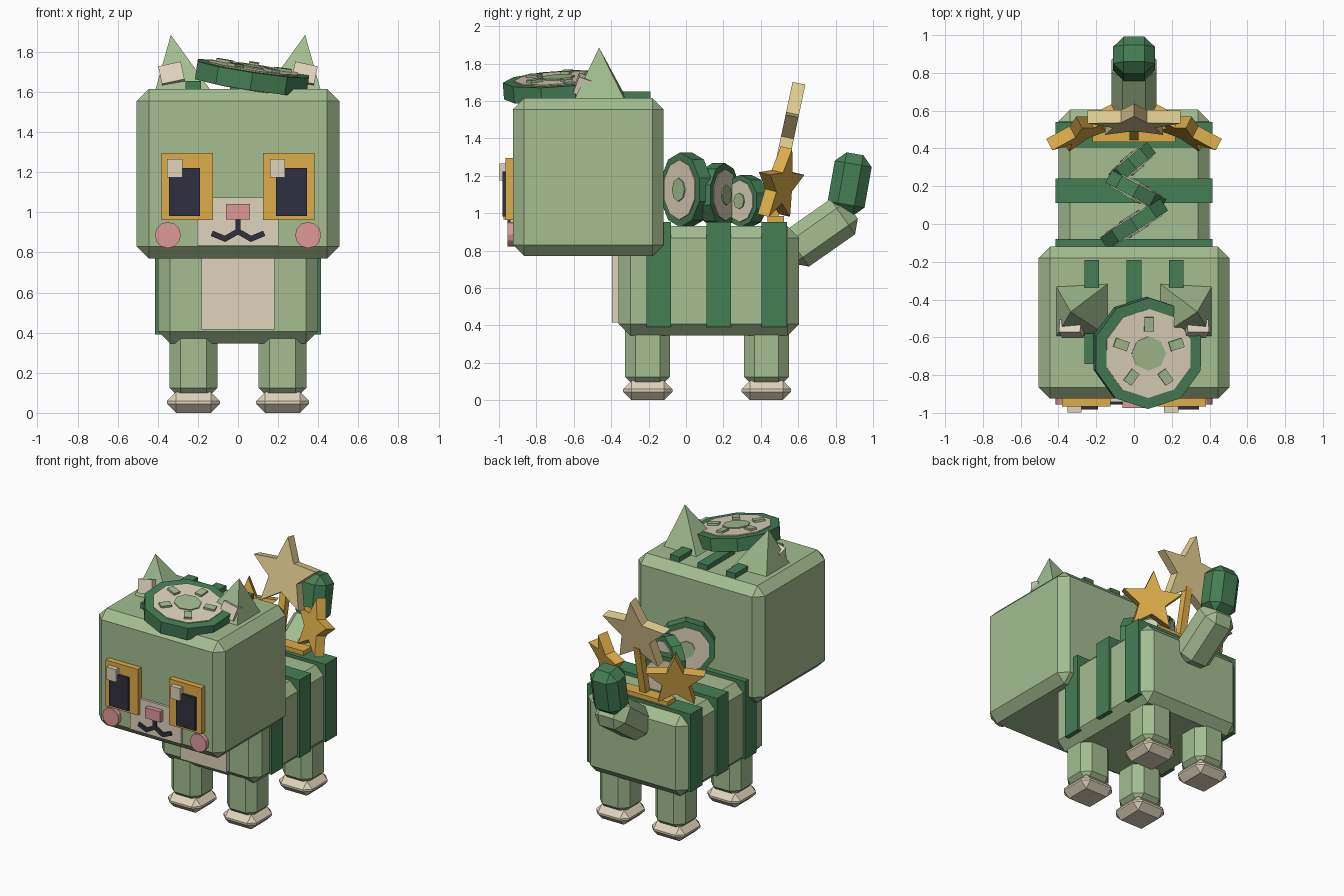
import bpy, bmesh
from math import radians, sin, cos, pi
from mathutils import Vector, Matrix, Euler

if "Cube" in bpy.data.objects:
    bpy.data.objects.remove(bpy.data.objects["Cube"])


def make_material(name, rgb):
    linear = [((c / 255 + 0.055) / 1.055) ** 2.4 for c in rgb] + [1]
    mat = bpy.data.materials.new(name)
    mat.use_nodes = True
    mat.diffuse_color = linear
    mat.node_tree.nodes["Principled BSDF"].inputs["Base Color"].default_value = linear
    return mat


SAGE = make_material("sage green", (163, 189, 144))
DARK = make_material("dark green", (69, 127, 86))
CREAM = make_material("cream", (223, 211, 188))
GOLD = make_material("gold", (222, 174, 74))
PALE = make_material("pale gold", (226, 206, 146))
PINK = make_material("pink", (222, 152, 152))
NAVY = make_material("navy", (48, 47, 64))


def finish(name, bm, mat, matrix=Matrix()):
    bmesh.ops.recalc_face_normals(bm, faces=bm.faces)
    mesh = bpy.data.meshes.new(name)
    bm.to_mesh(mesh)
    bm.free()
    mesh.materials.append(mat)
    obj = bpy.data.objects.new(name, mesh)
    obj.matrix_world = matrix
    bpy.context.collection.objects.link(obj)
    return obj


def place(loc, rot=(0, 0, 0)):
    return Matrix.Translation(loc) @ Euler([radians(a) for a in rot]).to_matrix().to_4x4()


def block(name, mat, loc, size, bevel=0, rot=(0, 0, 0)):
    bm = bmesh.new()
    bmesh.ops.create_cube(bm, size=1)
    bmesh.ops.scale(bm, vec=size, verts=bm.verts)
    if bevel:
        bmesh.ops.bevel(bm, geom=bm.edges[:], offset=bevel, segments=1,
                        affect='EDGES', profile=0.5)
    return finish(name, bm, mat, place(loc, rot))


def span(name, mat, x, y, z, bevel=0):
    """Block given by its limits on each axis."""
    lo, hi = Vector((x[0], y[0], z[0])), Vector((x[1], y[1], z[1]))
    return block(name, mat, (lo + hi) / 2, hi - lo, bevel)


def prism(name, mat, radius, depth, sides, matrix):
    bm = bmesh.new()
    bmesh.ops.create_cone(bm, cap_ends=True, segments=sides, radius1=radius,
                          radius2=radius, depth=depth)
    return finish(name, bm, mat, matrix)


def star(name, mat, radius, depth, matrix):
    bm = bmesh.new()
    verts = []
    for i in range(10):
        r = radius if i % 2 == 0 else radius * 0.45
        a = pi / 2 + i * pi / 5
        verts.append(bm.verts.new((r * cos(a), r * sin(a), -depth / 2)))
    face = bm.faces.new(verts)
    top = bmesh.ops.extrude_face_region(bm, geom=[face])["geom"]
    bmesh.ops.translate(bm, vec=(0, 0, depth),
                        verts=[v for v in top if isinstance(v, bmesh.types.BMVert)])
    return finish(name, bm, mat, matrix)


def slice_disc(name, radius, depth, matrix):
    """Round slice: dark rind, cream flesh and sage core on both faces."""
    prism(name + "_rind", DARK, radius, depth, 10, matrix)
    prism(name + "_flesh", CREAM, radius * 0.8, depth + 0.012, 10, matrix)
    prism(name + "_core", SAGE, radius * 0.31, depth + 0.026, 8, matrix)


# Head and body
span("head", SAGE, (-0.505, 0.505), (-0.925, -0.12), (0.77, 1.615), 0.06)
span("body", SAGE, (-0.4, 0.4), (-0.36, 0.605), (0.345, 0.93), 0.062)
span("chest_patch", CREAM, (-0.183, 0.183), (-0.395, -0.3), (0.415, 0.8))
for i, (y0, y1) in enumerate([(-0.21, -0.08), (0.11, 0.24), (0.405, 0.54)]):
    span(f"body_stripe_{i + 1}", DARK, (-0.415, 0.415), (y0, y1), (0.39, 0.953))

# Legs and paws
for side, s in (("left", 1), ("right", -1)):
    for end, y in (("front", -0.205), ("back", 0.43)):
        block(f"{end}_{side}_leg", SAGE, (s * 0.222, y, 0.27), (0.24, 0.24, 0.4), 0.055)
        block(f"{end}_{side}_paw", CREAM, (s * 0.222, y, 0.052), (0.265, 0.265, 0.104), 0.045)

# Tail
block("tail_base", SAGE, (0, 0.715, 0.895), (0.24, 0.42, 0.23), 0.06, (35, 0, 0))
block("tail_tip", DARK, (0, 0.875, 1.155), (0.22, 0.2, 0.33), 0.055, (-10, 0, 0))

# Ears and the stripes on the head
for side, s in (("left", 1), ("right", -1)):
    bm = bmesh.new()
    base = [bm.verts.new((s * x, y, 1.6)) for x, y in
            ((0.13, -0.6), (0.415, -0.6), (0.415, -0.325), (0.13, -0.31))]
    tip = bm.verts.new((s * 0.335, -0.465, 1.885))
    bm.faces.new(base)
    for i in range(4):
        bm.faces.new((base[i], base[(i + 1) % 4], tip))
    finish(f"{side}_ear", bm, SAGE)
    block(f"{side}_inner_ear", CREAM, (s * 0.33, -0.555, 1.685),
          (0.115, 0.07, 0.095), 0, (-20, s * 12, 0))
    span(f"{side}_crown_stripe", DARK, sorted((s * 0.185, s * 0.262)), (-0.335, -0.19), (1.58, 1.65))
    span(f"{side}_brow_stripe", DARK, sorted((s * 0.185, s * 0.262)), (-0.74, -0.58), (1.58, 1.655))
span("middle_crown_stripe", DARK, (-0.04, 0.04), (-0.5, -0.19), (1.58, 1.65))

# Eyes, cheeks and muzzle
for side, s in (("left", 1), ("right", -1)):
    span(f"{side}_eye_frame", GOLD, sorted((s * 0.125, s * 0.382)), (-0.965, -0.9), (0.963, 1.296))
    span(f"{side}_pupil", NAVY, sorted((s * 0.19, s * 0.345)), (-0.982, -0.9), (0.983, 1.222))
    glint = 0.197 if s > 0 else -0.315
    span(f"{side}_eye_glint", CREAM, (glint - 0.038, glint + 0.038), (-0.998, -0.9), (1.175, 1.266))
    prism(f"{side}_cheek", PINK, 0.065, 0.06, 12, place((s * 0.35, -0.925, 0.887), (90, 0, 0)))
span("muzzle", CREAM, (-0.205, 0.205), (-0.942, -0.9), (0.835, 1.075))
span("nose", PINK, (-0.06, 0.06), (-0.975, -0.9), (0.965, 1.042))
span("mouth_centre", NAVY, (-0.013, 0.013), (-0.955, -0.9), (0.89, 0.965))
for s in (1, -1):
    for (x0, z0), (x1, z1) in (((0, 0.905), (0.065, 0.868)), ((0.065, 0.868), (0.125, 0.893))):
        start, end = Vector((s * x0, -0.935, z0)), Vector((s * x1, -0.935, z1))
        rod = block("mouth_curve", NAVY, (0, 0, 0), (0.028, 0.04, (end - start).length + 0.012))
        turn = Vector((0, 0, 1)).rotation_difference(end - start).to_matrix().to_4x4()
        rod.matrix_world = Matrix.Translation((start + end) / 2) @ turn

# Slice worn as a hat, with a ring of seeds
hat = place((0.07, -0.682, 1.673), (4, 8.5, 0))
slice_disc("hat_slice", 0.295, 0.09, hat)
for i in range(5):
    seed_at = Matrix.Rotation(radians(72 * i), 4, 'Z') @ Matrix.Translation((0, 0.155, 0.053))
    seed = block("hat_seed", SAGE, (0, 0, 0), (0.05, 0.075, 0.025))
    seed.matrix_world = hat @ seed_at

# Zigzag row of upright slices on the back
for i, (x, y, radius, nx, ny) in enumerate([(0, 0, 0.2, 0.54, -0.84),
                                           (0.01, 0.175, 0.172, 0.47, 0.88),
                                           (-0.01, 0.32, 0.14, 0.64, -0.77)]):
    turn = Vector((nx, ny, 0)).to_track_quat('Z', 'Y').to_matrix().to_4x4()
    slice_disc(f"back_slice_{i + 1}", radius, 0.075,
               Matrix.Translation((x, y, 0.925 + radius)) @ turn)

# Star ornament
span("star_base", GOLD, (-0.22, 0.22), (0.435, 0.525), (0.92, 0.985))
block("star_post", GOLD, (0, 0.5, 1.13), (0.05, 0.05, 0.42), 0, (-12, 0, 0))
star("top_star", PALE, 0.26, 0.07, place((0, 0.55, 1.44), (78, 0, 0)))
for side, s in (("left", 1), ("right", -1)):
    star(f"{side}_star", GOLD, 0.205, 0.07, place((s * 0.27, 0.5, 1.15), (78, 0, -28 * s)))
